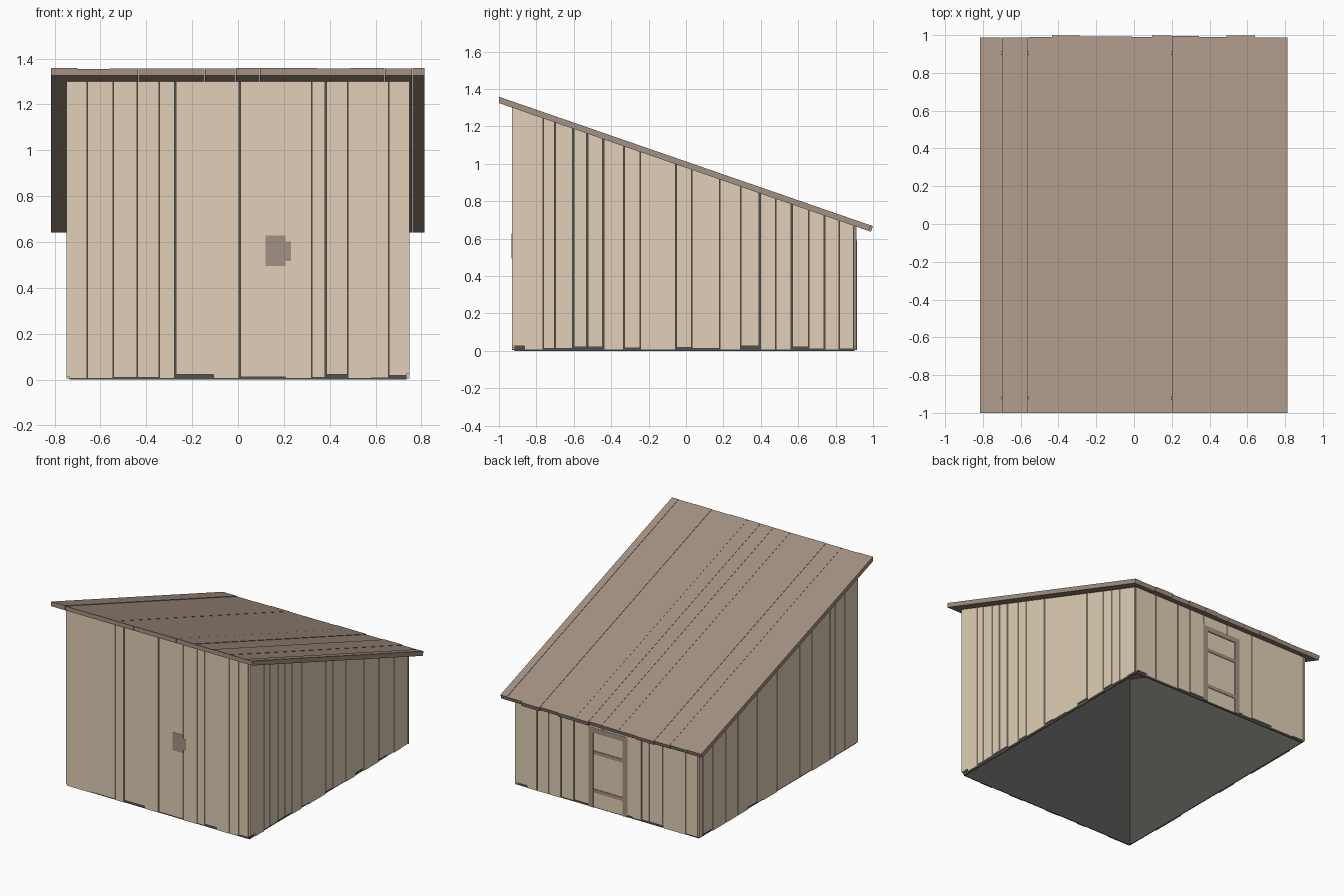
import bpy
import bmesh
import random

random.seed(4)
if "Cube" in bpy.data.objects:
    bpy.data.objects.remove(bpy.data.objects["Cube"], do_unlink=True)


def srgb(c):
    c /= 255
    return c / 12.92 if c < 0.04 else ((c + 0.055) / 1.055) ** 2.4


def material(name, *rgb):
    mat = bpy.data.materials.new(name)
    mat.use_nodes = True
    colour = [srgb(c) for c in rgb] + [1]
    mat.diffuse_color = colour
    bsdf = mat.node_tree.nodes["Principled BSDF"]
    bsdf.inputs["Base Color"].default_value = colour
    bsdf.inputs["Roughness"].default_value = 0.9
    return mat


beige = material("beige boards", 225, 208, 183)
brown = material("brown timber", 164, 145, 131)
grey = material("dark grey lining", 80, 81, 76)

SLOPE = -0.346
RIGHT, LEFT = 0.747, -0.747
FRONT, BACK = -0.93, 0.912
BOARD = 0.012


def eave(y):
    """Height of the roof underside at depth y."""
    return 1.325 + SLOPE * (y + 1)


def prism(bm, profile, x0, x1):
    """Extrude a (y, z) profile from x0 to x1."""
    a = [bm.verts.new((x0, y, z)) for y, z in profile]
    b = [bm.verts.new((x1, y, z)) for y, z in profile]
    bm.faces.new(a)
    bm.faces.new(b[::-1])
    n = len(profile)
    for i in range(n):
        j = (i + 1) % n
        bm.faces.new((a[j], a[i], b[i], b[j]))


def block(bm, x0, x1, y0, y1, z0, z1=None):
    """Box whose top follows the roof unless z1 is given."""
    t0, t1 = (eave(y0), eave(y1)) if z1 is None else (z1, z1)
    prism(bm, [(y0, z0), (y1, z0), (y1, t1), (y0, t0)], x0, x1)


def finish(bm, name, mat):
    bmesh.ops.recalc_face_normals(bm, faces=bm.faces)
    mesh = bpy.data.meshes.new(name)
    bm.to_mesh(mesh)
    bm.free()
    mesh.materials.append(mat)
    bpy.context.collection.objects.link(bpy.data.objects.new(name, mesh))


def boards(seams, feet=None, wide=None):
    """Yield start, end and bottom height of each board between the seams."""
    gaps = [0.0035 if (s in wide if wide else random.random() < 0.35) else 0.0008
            for s in seams]
    for i in range(len(seams) - 1):
        foot = feet[i] / 1000 if feet else random.choice((5, 5, 12, 20)) / 1000
        yield seams[i] + gaps[i], seams[i + 1] - gaps[i + 1], foot


# Dark lining behind the boards, open at the bottom
bm = bmesh.new()
IN_L, IN_R, IN_F, IN_B = LEFT + BOARD, RIGHT - BOARD, FRONT + BOARD, BACK - BOARD
LINING = 0.006
block(bm, IN_L, IN_R, IN_F, IN_F + LINING, 0)
block(bm, IN_L, IN_R, IN_B - LINING, IN_B, 0)
for x in (IN_L, IN_R - LINING):
    block(bm, x, x + LINING, IN_F + LINING, IN_B - LINING, 0)
finish(bm, "lining", grey)

# Front wall
bm = bmesh.new()
front = [-.735, -.657, -.544, -.439, -.343, -.273, -.107, .007,
         .12, .207, .321, .382, .478, .58, .657, .735]
feet = [5, 5, 10, 10, 5, 22, 5, 12, 12, 5, 10, 22, 5, 8, 18]
for a, b, z in boards(front, feet, (-.273, .007, .382)):
    block(bm, a, b, FRONT, IN_F, z)
finish(bm, "front_wall", beige)

# Left side wall
bm = bmesh.new()
side = [FRONT, -.864, -.763, -.7, -.603, -.528, -.443, -.331, -.245, -.16, -.053,
        .03, .096, .18, .293, .395, .48, .565, .656, .741, .82, .9, BACK]
feet = [26, 5, 14, 14, 20, 20, 5, 16, 5, 5, 19, 12, 12, 5, 26, 5, 5, 20, 10, 5, 9, 5]
for a, b, z in boards(side, feet, (-.7, -.603, -.528, -.443, -.331, -.053,
                                   .395, .565, .741, .9)):
    block(bm, IN_R, RIGHT, a, b, z)
finish(bm, "left_wall", beige)

# Right side wall
bm = bmesh.new()
side = [FRONT, -.77, -.66, -.6, -.39, -.25, -.12, .01, .17, .24,
        .35, .465, .605, .757, .87, BACK]
for a, b, z in boards(side):
    block(bm, LEFT, IN_L, a, b, z)
finish(bm, "right_wall", beige)

# Back wall, with short boards above the door
DOOR_L, DOOR_R, DOOR_TOP = -0.165, 0.15, 0.59
bm = bmesh.new()
for seams in ([-.735, -.636, -.45, -.34, -.277, -.2, DOOR_L],
              [DOOR_R, .27, .375, .473, .57, .65, .735]):
    for a, b, z in boards(seams):
        block(bm, a, b, IN_B, BACK, z)
for a, b, z in boards([DOOR_L, -.06, .036, DOOR_R]):
    block(bm, a, b, IN_B, BACK, DOOR_TOP)
finish(bm, "back_wall", beige)

# Back door: panel, frame and two braces
TRIM = 0.038
bm = bmesh.new()
block(bm, DOOR_L + TRIM, DOOR_R - TRIM, IN_B, BACK - 0.004, 0.006, DOOR_TOP - TRIM)
finish(bm, "door_panel", beige)

bm = bmesh.new()
for x in (DOOR_L, DOOR_R - TRIM):
    block(bm, x, x + TRIM, IN_B, BACK + 0.002, 0.006, DOOR_TOP)
block(bm, DOOR_L + TRIM, DOOR_R - TRIM, IN_B, BACK + 0.002, DOOR_TOP - TRIM, DOOR_TOP)
finish(bm, "door_frame", brown)

bm = bmesh.new()
for z in (0.115, 0.395):
    block(bm, DOOR_L + TRIM, DOOR_R - TRIM, IN_B, BACK, z, z + 0.026)
finish(bm, "door_braces", brown)

# Front latch: plate and tongue
bm = bmesh.new()
block(bm, 0.12, 0.207, FRONT - 0.002, IN_F, 0.495, 0.628)
block(bm, 0.207, 0.23, FRONT - 0.002, IN_F, 0.517, 0.602)
finish(bm, "latch", brown)

# Sloping roof of slightly uneven boards
bm = bmesh.new()
roof = [-.815, -.7, -.56, -.435, -.285, -.145, -.01, .095, .2, .345, .49, .64, .76, .813]
for a, b in zip(roof, roof[1:]):
    end = 0.987 if abs(a) > 0.6 else random.uniform(0.99, 0.999)
    rise = random.uniform(0.03, 0.034)
    low = end - 0.01
    prism(bm, [(-1, eave(-1)), (low, eave(low)), (end, eave(end) + rise),
               (-1, eave(-1) + rise)], a + 0.0004, b - 0.0004)
finish(bm, "roof_boards", brown)
